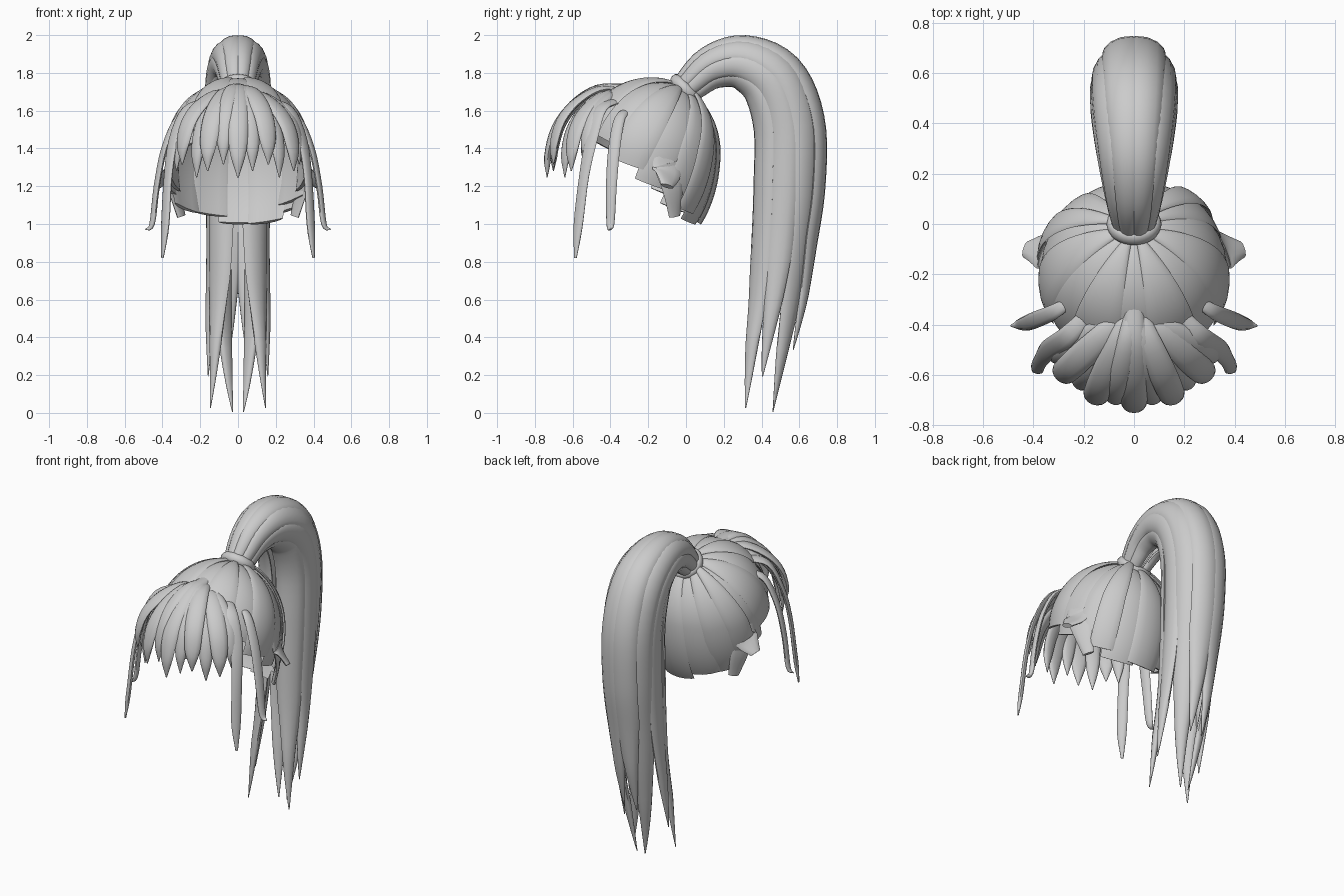
import bpy, bmesh
from math import sin, cos, pi, radians
from mathutils import Vector

if "Cube" in bpy.data.objects:
    bpy.data.objects.remove(bpy.data.objects["Cube"])

mat = bpy.data.materials.new("hair_grey")
mat.use_nodes = True
GREY = (0.6, 0.6, 0.6, 1)
mat.diffuse_color = GREY
mat.node_tree.nodes["Principled BSDF"].inputs["Base Color"].default_value = GREY
SIDES = (("left", 1), ("right", -1))


def finish(ob):
    ob.data.materials.append(mat)
    bpy.ops.object.select_all(action="DESELECT")
    ob.select_set(True)
    bpy.context.view_layer.objects.active = ob
    bpy.ops.object.shade_smooth_by_angle(angle=radians(50))


def along(points, u):
    """Point on a smooth curve through points, u from 0 to 1."""
    p = [Vector(q) for q in points]
    p = [2 * p[0] - p[1]] + p + [2 * p[-1] - p[-2]]
    s = min(max(u, 0), 1) * (len(p) - 3)
    i = min(int(s), len(p) - 4)
    t = s - i
    a, b, c, d = p[i:i + 4]
    return b + (c - a) * (t / 2) + (2 * a - 5 * b + 4 * c - d) * (t * t / 2) \
        + (3 * b - a - 3 * c + d) * (t ** 3 / 2)


def strand(name, path, widths, centres, thick=0.02, bend=0.0, sides=12):
    """Flattened lock of hair: lens sections that face away from the centres."""
    bm = bmesh.new()
    rings = []
    last = len(path) - 1
    for i, p in enumerate(path):
        tangent = (path[min(i + 1, last)] - path[max(i - 1, 0)]).normalized()
        out = p - centres[i]
        out = (out - tangent * out.dot(tangent)).normalized()
        side = tangent.cross(out)
        w = widths[i]
        t = min(thick, w * 0.6)
        ring = []
        for k in range(sides):
            a = 2 * pi * k / sides
            x = w * cos(a)
            ring.append(bm.verts.new(p + side * x + out * (t * sin(a) - bend * x * x)))
        rings.append(ring)
    for r, s in zip(rings, rings[1:]):
        for k in range(sides):
            n = (k + 1) % sides
            bm.faces.new((r[k], r[n], s[n], s[k]))
    bm.faces.new(rings[0])
    bm.faces.new(rings[-1])
    bmesh.ops.recalc_face_normals(bm, faces=bm.faces)
    mesh = bpy.data.meshes.new(name)
    bm.to_mesh(mesh)
    bm.free()
    ob = bpy.data.objects.new(name, mesh)
    bpy.context.collection.objects.link(ob)
    finish(ob)


# Scalp: panels fanning out from the tie over an egg-shaped head
HEAD = Vector((0, -0.2, 1.38))
AXIS = Vector((0, 0.486, 0.874))
FRONT = Vector((0, -0.874, 0.486))


def scalp(theta, phi, lift):
    d = AXIS * cos(theta) + (FRONT * cos(phi) + Vector((sin(phi), 0, 0))) * sin(theta)
    r = 0.362 + lift
    return HEAD + Vector((d.x * r, d.y * r, d.z * (r + 0.02 if d.z > 0 else 0.55)))


def panel(name, phi, spread, lift, drop=0.0):
    theta, path, widths = 0.12, [], []
    p = scalp(theta, phi, lift)
    # Run down from the tie until the slanting hairline
    while p.z > 1.045 - 0.88 * p.y + drop or p.z > 1.6:
        path.append(p)
        widths.append(0.37 * max(sin(theta), 0.1) * spread)
        theta += 0.05
        p = scalp(theta, phi, lift)
    strand(name, path, widths, [HEAD] * len(path), 0.01, 1.3)


COUNT = 14
for k in range(COUNT):
    panel(f"scalp_panel_{k}", 2 * pi * k / COUNT, 0.285, 0.011 * (k % 2), 0.02 * (k % 3 - 1))
panel("scalp_overlay_right", radians(-112), 0.2, 0.026)
panel("scalp_overlay_left", radians(138), 0.2, 0.03)

# Fringe: pointed locks spreading from the crown
FRINGE = [(0.0, 1.725, 0.035), (0.14, 1.725, 0.043), (0.27, 1.65, 0.05),
          (0.36, 1.54, 0.049), (0.4, 1.41, 0.04), (0.405, 1.28, 0.003)]
ROOT = Vector((0, -0.33, 0))
for k in range(-5, 6):
    a = radians(11.7 * k)
    shrink = 1 - 0.06 * (k % 2)
    pts = [along(FRINGE, i / 18) for i in range(19)]
    path = [ROOT + Vector((sin(a) * q.x * shrink, -cos(a) * q.x * shrink,
                           q.y + 0.035 * (k % 3 - 1) * i / 18 - 0.012 * abs(k) * (1 - i / 18)))
            for i, q in enumerate(pts)]
    strand(f"fringe_lock_{k + 5}", path, [q.z * (1.1 - 0.2 * (k % 2)) for q in pts],
           [Vector((0, -0.3, 1.35))] * len(path), 0.018, 1.0)

# Long face locks and the flicked tips by the ears, mirrored
LOCKS = {
    "front_lock": [(0.17, -0.35, 1.655, 0.03), (0.27, -0.45, 1.61, 0.04), (0.34, -0.5, 1.45, 0.04),
                   (0.37, -0.54, 1.25, 0.032), (0.385, -0.57, 1.0, 0.03), (0.4, -0.585, 0.82, 0.008)],
    "side_lock": [(0.24, -0.3, 1.6, 0.02), (0.32, -0.35, 1.56, 0.03), (0.39, -0.38, 1.4, 0.033),
                  (0.43, -0.395, 1.2, 0.03), (0.455, -0.4, 1.0, 0.022), (0.49, -0.405, 0.97, 0.004)],
    "ear_flick": [(0.345, -0.12, 1.36, 0.06), (0.36, -0.1, 1.28, 0.08), (0.43, -0.1, 1.2, 0.035)],
    "ear_tip": [(0.35, -0.1, 1.32, 0.08), (0.335, -0.07, 1.18, 0.06), (0.3, -0.06, 1.04, 0.035)],
}
for name, pts in LOCKS.items():
    for label, m in SIDES:
        q = [along(pts, i / 20) for i in range(21)]
        path = [Vector((m * v.x, v.y, v.z)) for v in q]
        strand(f"{name}_{label}", path, [v.w for v in q],
               [Vector((0, -0.25, min(v.z, 1.4))) for v in path], 0.014)

# Ponytail: locks around a curved core; columns are y, z, depth radius, side radius
CORE = [(0.01, 1.72, 0.07, 0.07), (0.14, 1.825, 0.1, 0.1), (0.3, 1.85, 0.13, 0.13),
        (0.46, 1.75, 0.165, 0.15), (0.54, 1.52, 0.18, 0.15), (0.54, 1.2, 0.18, 0.145),
        (0.515, 0.9, 0.16, 0.14), (0.485, 0.6, 0.14, 0.14), (0.44, 0.3, 0.125, 0.14),
        (0.4, 0.0, 0.11, 0.14)]
STEPS = 40
# Angle around the core, how far down it ends, sideways drift of the tip
TAIL = ((18, 0.87, 0), (58, 0.995, -0.09), (100, 0.93, 0.02), (142, 0.995, 0.06))
for angle, end, drift in TAIL:
    for label, m in SIDES:
        a = m * radians(angle)
        path, widths, centres = [], [], []
        for i in range(STEPS + 1):
            u = i / STEPS
            c = along(CORE, u * end)
            t = along(CORE, u * end + 0.01) - along(CORE, u * end - 0.01)
            n = Vector((0, -t.y, t.x)).normalized()
            mid = Vector((0, c.x, c.y))
            path.append(mid + n * c.z * cos(a) + Vector((c.w * sin(a) + m * drift * u ** 4, 0, 0)))
            widths.append(max(0.003, 0.26 * (c.z + c.w) * min(1, (1 - u) / 0.26) ** 0.75))
            centres.append(mid)
        strand(f"ponytail_lock_{angle}_{label}", path, widths, centres, 0.024, 2.2)

# Tie at the base of the ponytail
bpy.ops.mesh.primitive_torus_add(major_radius=0.08, minor_radius=0.024, major_segments=32,
                                 minor_segments=10, location=(0, 0, 1.71),
                                 rotation=(radians(-45), 0, 0))
tie = bpy.context.object
tie.name = "hair_tie"
tie.scale = (1.05, 1, 1.3)
finish(tie)
